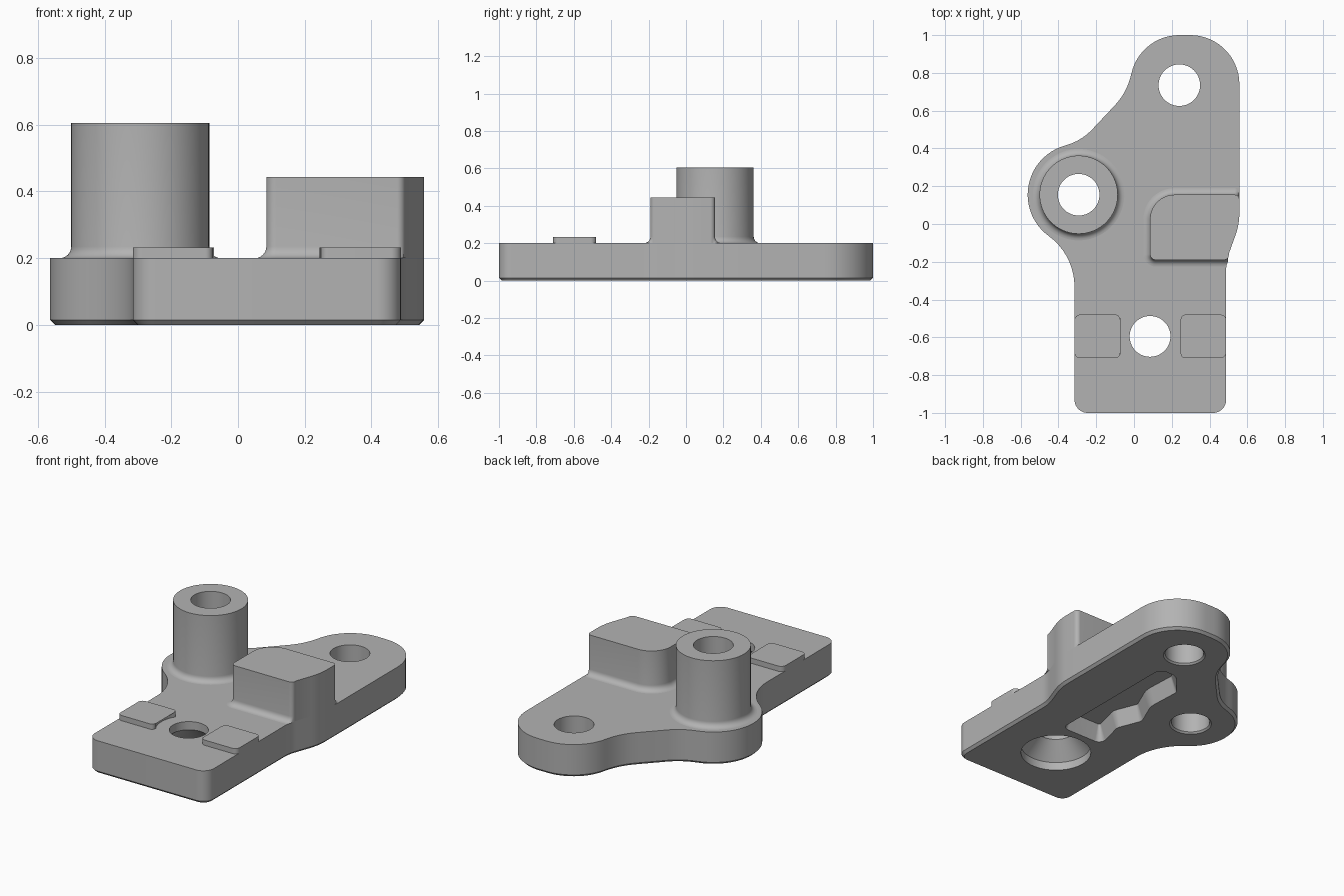
import bpy
import bmesh
from math import radians, degrees, cos, sin, tan, atan2, pi
from mathutils import Vector

cube = bpy.data.objects.get("Cube")
if cube:
    bpy.data.objects.remove(cube, do_unlink=True)

grey = bpy.data.materials.new("machined_grey")
grey.use_nodes = True
grey.diffuse_color = (0.45, 0.45, 0.45, 1)
grey.node_tree.nodes["Principled BSDF"].inputs["Base Color"].default_value = grey.diffuse_color


def arc(c, r, a0, a1, step=6):
    """Points on an arc, in degrees, as unrounded corners."""
    n = max(2, round(abs(a1 - a0) / step))
    angles = [radians(a0 + (a1 - a0) * i / n) for i in range(n + 1)]
    return [(c[0] + r * cos(a), c[1] + r * sin(a), 0) for a in angles]


def outline(corners):
    """Closed counter-clockwise outline; each corner is x, y, fillet radius."""
    pts = []
    for i, (x, y, r) in enumerate(corners):
        p = Vector((x, y))
        new = [p]
        if r:
            d1 = (Vector(corners[i - 1][:2]) - p).normalized()
            d2 = (Vector(corners[(i + 1) % len(corners)][:2]) - p).normalized()
            half = d1.angle(d2) / 2
            c = p + (d1 + d2).normalized() * r / sin(half)
            s = p + d1 * r / tan(half) - c
            e = p + d2 * r / tan(half) - c
            a0 = atan2(s.y, s.x)
            sweep = (atan2(e.y, e.x) - a0 + pi) % (2 * pi) - pi
            new = [Vector(q[:2]) for q in arc(c, r, degrees(a0), degrees(a0 + sweep))]
        for q in new:
            if not pts or (q - pts[-1]).length > 0.001:
                pts.append(q)
    if (pts[0] - pts[-1]).length < 0.001:
        pts.pop()
    return pts


def offset(pts, d, flush_right=False):
    """Move an outline outward by d; flush_right keeps the +x side in place."""
    out = []
    for i, p in enumerate(pts):
        a = (p - pts[i - 1]).normalized()
        b = (pts[(i + 1) % len(pts)] - p).normalized()
        n = Vector((a.y + b.y, -a.x - b.x)).normalized()
        move = n * d / max(0.5, n.dot(Vector((a.y, -a.x))))
        if flush_right and n.x > 0:
            move = Vector((0, move.y if n.x < 0.85 else 0))
        out.append(p + move)
    return out


def circle(c, r):
    return outline(arc(c, r, 0, 360, 5))


def loft(name, rings, caps=(True, True)):
    """Skin a stack of (outline, z) rings."""
    bm = bmesh.new()
    loops = [[bm.verts.new((p.x, p.y, z)) for p in pts] for pts, z in rings]
    n = len(loops[0])
    for lo, hi in zip(loops, loops[1:]):
        for i in range(n):
            j = (i + 1) % n
            bm.faces.new((lo[i], lo[j], hi[j], hi[i]))
    if caps[0]:
        bm.faces.new(loops[0][::-1])
    if caps[1]:
        bm.faces.new(loops[-1])
    mesh = bpy.data.meshes.new(name)
    bm.to_mesh(mesh)
    bm.free()
    obj = bpy.data.objects.new(name, mesh)
    bpy.context.collection.objects.link(obj)
    mesh.materials.append(grey)
    return obj


def activate(obj):
    bpy.ops.object.select_all(action='DESELECT')
    obj.select_set(True)
    bpy.context.view_layer.objects.active = obj


def cut(obj, cutter):
    mod = obj.modifiers.new("cut", 'BOOLEAN')
    mod.operation = 'DIFFERENCE'
    mod.solver = 'EXACT'
    mod.object = cutter
    activate(obj)
    bpy.ops.object.modifier_apply(modifier=mod.name)
    bpy.data.objects.remove(cutter, do_unlink=True)


def flare(r, steps=6):
    """Concave base fillet as (outward distance, height) pairs."""
    return [(r - r * sin(t), r - r * cos(t))
            for t in (i * pi / 2 / steps for i in range(steps + 1))]


TOP = 0.2
BOSS, LOBE, SEAT = (-0.293, 0.155), (0.24, 0.735), (0.085, -0.595)
EDGE = arc((0.738, -0.24), 0.25, 180, 160, 4) + arc((0.208, 0.059), 0.35, -20, 0, 4)

# Base plate with chamfered underside
plate_shape = outline(
    [(-0.315, -1, 0.07), (0.488, -1, 0.07)] + EDGE + [(0.558, 1, 0.26)]
    + arc((0.24, 0.74), 0.26, 90, 168)
    + arc((-0.357, 0.867), 0.35, -12, -45)
    + arc((-0.44, 0.706), 0.3, -45, -75)
    + arc(BOSS, 0.27, 105, 234)
    + arc((-0.647, -0.332), 0.332, 54, 0))
plate = loft("base_plate", [(offset(plate_shape, -0.015), 0), (plate_shape, 0.015), (plate_shape, TOP)])

# Through holes, lightly chamfered below
for c in (BOSS, LOBE):
    cut(plate, loft("hole_cutter", [(circle(c, r), z) for r, z in
                                    ((0.135, -0.015), (0.11, 0.01), (0.11, 0.3))]))

# Screw hole with a deep countersink from below
cut(plate, loft("countersink_cutter", [(circle(SEAT, r), z) for r, z in
                                       ((0.2, -0.1), (0.2, 0.05), (0.108, 0.15), (0.108, 0.3))]))

# Drafted pocket in the underside
pocket = outline([(-0.05, -0.35, 0.04), (0.24, -0.35, 0.04), (0.24, 0.52, 0.05), (0.12, 0.52, 0.08),
                  (0, 0.38, 0.05), (0.01, 0.16, 0.15), (-0.06, 0, 0.05), (0, -0.15, 0.05)])
cut(plate, loft("pocket_cutter", [(offset(pocket, 0.003), -0.01), (offset(pocket, -0.03), 0.1)]))

# Hollow boss with filleted foot
boss_rings = [(circle(BOSS, 0.207 + d), TOP + h) for d, h in flare(0.035)]
boss_rings += [(circle(BOSS, r), z) for r, z in ((0.207, 0.605), (0.11, 0.605), (0.11, TOP))]
boss = loft("boss", boss_rings, (False, False))

# Stop block, flush with the plate's right edge
block_shape = outline([(0.085, -0.19, 0.03), (0.499, -0.19, 0.025)]
                      + [q for q in EDGE if q[1] > -0.16]
                      + [(0.558, 0.155, 0.025), (0.085, 0.155, 0.13)])
block_rings = [(offset(block_shape, d, True), TOP + h) for d, h in flare(0.035)]
block = loft("stop_block", block_rings + [(block_shape, 0.443)], (False, True))

# Pair of notched pads beside the screw hole
pad_shape = outline([(-0.315, -0.71, 0.03), (-0.065, -0.71, 0.022)]
                    + arc(SEAT, 0.185, 212, 148)
                    + [(-0.065, -0.48, 0.022), (-0.315, -0.48, 0.03)])
pads = [loft("left_pad" if flip else "right_pad",
             [([Vector((0.173 - p.x, p.y)) for p in reversed(pad_shape)] if flip else pad_shape, z)
              for z in (TOP - 0.01, 0.232)]) for flip in (False, True)]

for obj in [plate, boss, block] + pads:
    activate(obj)
    bpy.ops.object.shade_smooth_by_angle(angle=radians(30))
